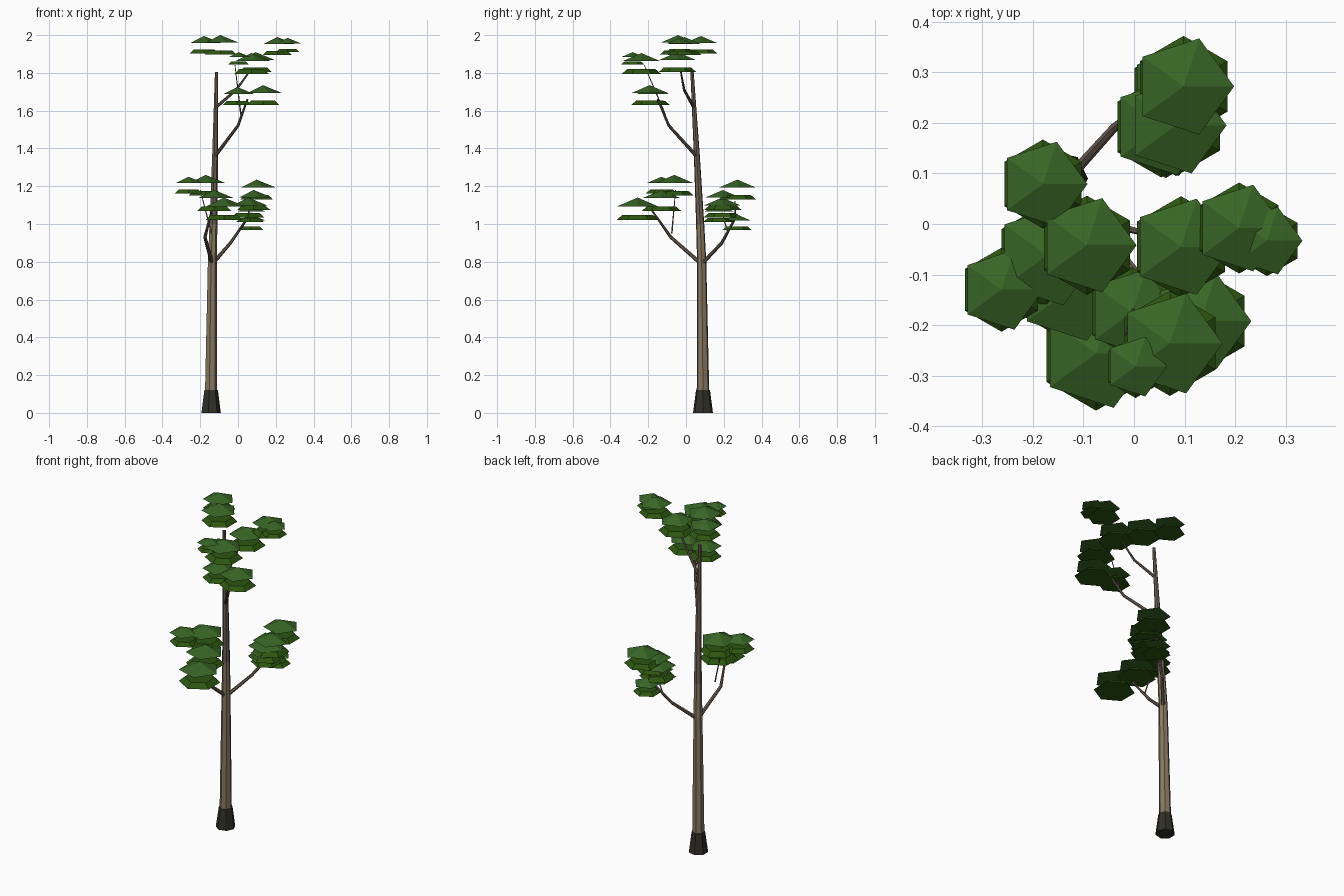
import bpy, bmesh, math
from mathutils import Vector

if "Cube" in bpy.data.objects:
    bpy.data.objects.remove(bpy.data.objects["Cube"])

X, Y, Z = Vector((1, 0, 0)), Vector((0, 1, 0)), Vector((0, 0, 1))


def material(name, rgb):
    m = bpy.data.materials.new(name)
    m.diffuse_color = (*rgb, 1)
    m.use_nodes = True
    m.node_tree.nodes["Principled BSDF"].inputs["Base Color"].default_value = m.diffuse_color
    return m


LEAF_TOP = material("leaf green", (0.039, 0.130, 0.019))
LEAF_LOW = material("deep leaf green", (0.025, 0.092, 0.005))
BARK = material("tan bark", (0.250, 0.192, 0.122))
BRANCH = material("brown bark", (0.160, 0.118, 0.092))
ROOT = material("dark bark", (0.030, 0.028, 0.020))


def finish(bm, name, mat):
    bmesh.ops.recalc_face_normals(bm, faces=bm.faces)
    me = bpy.data.meshes.new(name)
    bm.to_mesh(me)
    bm.free()
    me.materials.append(mat)
    ob = bpy.data.objects.new(name, me)
    bpy.context.collection.objects.link(ob)
    return ob


def ring(bm, centre, r, sides, u=X, v=Y, turn=0.0):
    angles = [turn + i * 2 * math.pi / sides for i in range(sides)]
    return [bm.verts.new(centre + r * (math.cos(a) * u + math.sin(a) * v)) for a in angles]


def bridge(bm, a, b):
    for i in range(len(a)):
        j = (i + 1) % len(a)
        bm.faces.new((a[i], a[j], b[j], b[i]))


def limb(name, points, radii, mat, level=False):
    """Tapered faceted tube along a path; level keeps the rings horizontal."""
    bm = bmesh.new()
    pts = [Vector(p) for p in points]
    rings = []
    for i, p in enumerate(pts):
        d = (pts[min(i + 1, len(pts) - 1)] - pts[max(i - 1, 0)]).normalized()
        u, v = X, Y
        if not level:
            u = d.cross(Z).normalized()
            v = d.cross(u)
        rings.append(ring(bm, p, radii[i], 7, u, v))
    for a, b in zip(rings, rings[1:]):
        bridge(bm, a, b)
    bm.faces.new(rings[0])
    bm.faces.new(rings[-1])
    return finish(bm, name, mat)


def leaf_clump(i, x, y, top, r):
    """Shallow five-sided cap above a flat-topped six-sided leaf layer."""
    bm = bmesh.new()
    rim = ring(bm, Vector((x, y, top - 0.41 * r)), r, 5)
    apex = bm.verts.new((x, y, top))
    for k in range(5):
        bm.faces.new((rim[k], rim[(k + 1) % 5], apex))
    bm.faces.new(rim)
    finish(bm, f"leaf_cap_{i}", LEAF_TOP)

    bm = bmesh.new()
    base = top - 1.06 * r
    low = ring(bm, Vector((x, y, base)), r, 6, turn=math.pi / 6)
    high = ring(bm, Vector((x, y, base + 0.24 * r)), 0.72 * r, 6, turn=math.pi / 6)
    bridge(bm, low, high)
    bm.faces.new(low)
    bm.faces.new(high)
    finish(bm, f"leaf_under_{i}", LEAF_LOW)


# Root flare and trunk
limb("root_flare", [(-0.145, 0.09, 0), (-0.144, 0.09, 0.12)], [0.054, 0.038], ROOT, True)
limb("lower_trunk", [(-0.144, 0.09, 0.11), (-0.137, 0.083, 0.8), (-0.131, 0.075, 1.0)],
     [0.034, 0.025, 0.022], BARK, True)
limb("upper_trunk", [(-0.131, 0.075, 1.0), (-0.122, 0.057, 1.37), (-0.114, 0.032, 1.805)],
     [0.022, 0.016, 0.009], BRANCH, True)

# Main branches, low to high
limb("back_branch", [(-0.135, 0.085, 0.79), (-0.04, 0.19, 0.9), (0.05, 0.26, 1.03), (0.07, 0.26, 1.12)],
     [0.011, 0.009, 0.006, 0.003], BRANCH)
limb("front_branch", [(-0.137, 0.08, 0.79), (-0.175, -0.08, 0.93), (-0.14, -0.18, 1.07)],
     [0.011, 0.009, 0.005], BRANCH)
limb("upper_front_branch", [(-0.12, 0.055, 1.36), (0.0, -0.09, 1.52), (0.05, -0.15, 1.66)],
     [0.010, 0.008, 0.005], BRANCH)
limb("top_branch", [(-0.115, 0.04, 1.62), (-0.01, -0.01, 1.71), (0.07, -0.03, 1.82)],
     [0.009, 0.007, 0.004], BRANCH)

# Thin twigs reaching into the leaves
twigs = [((-0.14, -0.075, 0.95), (-0.20, -0.055, 1.18)),
         ((0.015, -0.11, 1.58), (-0.016, -0.22, 1.84)),
         ((0.0, 0.22, 0.96), (0.07, 0.19, 1.06))]
for i, (a, b) in enumerate(twigs):
    limb(f"twig_{i}", [a, b], [0.004, 0.002], BRANCH)

# Leaf clumps: x, y, top height, radius
clumps = [
    # crown
    (-0.180, 0.079, 1.995, 0.088), (-0.093, -0.042, 2.0, 0.098),
    (0.208, -0.008, 1.99, 0.090), (0.263, -0.033, 1.985, 0.070),
    (0.093, -0.045, 1.91, 0.100),
    # upper front
    (0.003, -0.282, 1.91, 0.062), (0.071, -0.236, 1.905, 0.104),
    (-0.004, -0.175, 1.725, 0.090), (0.132, -0.192, 1.735, 0.100),
    # lower front
    (-0.262, -0.130, 1.25, 0.083), (-0.172, -0.062, 1.26, 0.104),
    (-0.075, -0.256, 1.14, 0.113), (-0.126, -0.130, 1.18, 0.106),
    # back
    (0.098, 0.272, 1.235, 0.100), (0.054, 0.192, 1.14, 0.100),
    (0.083, 0.195, 1.18, 0.100), (0.063, 0.175, 1.10, 0.084),
    (0.068, 0.270, 1.05, 0.077),
]
for i, c in enumerate(clumps):
    leaf_clump(i, *c)
